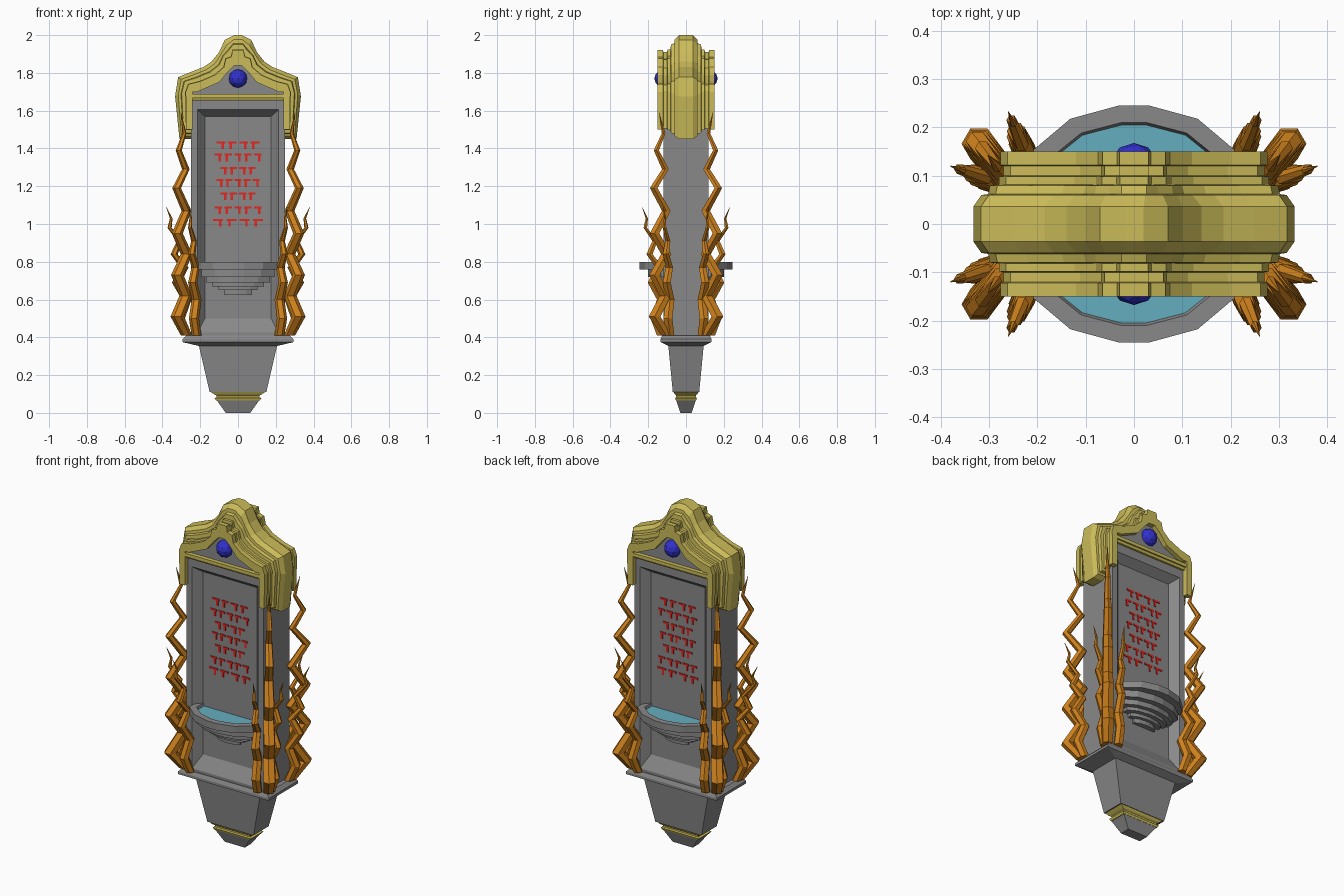
import bpy, bmesh, math
from mathutils import Vector

cube = bpy.data.objects.get("Cube")
if cube:
    bpy.data.objects.remove(cube, do_unlink=True)


def material(name, r, g, b):
    m = bpy.data.materials.new(name)
    m.use_nodes = True
    m.diffuse_color = (r, g, b, 1)
    m.node_tree.nodes["Principled BSDF"].inputs["Base Color"].default_value = (r, g, b, 1)
    return m


STONE = material("grey stone", .25, .25, .25)
GOLD = material("pale gold", .60, .50, .10)
ROOT = material("orange root", .62, .22, .012)
GEM = material("blue gem", .03, .03, .60)
WATER = material("water blue", .13, .42, .52)
RED = material("red paint", .75, .02, .015)


def finish(bm, name, mat):
    bmesh.ops.recalc_face_normals(bm, faces=bm.faces)
    mesh = bpy.data.meshes.new(name)
    bm.to_mesh(mesh)
    bm.free()
    mesh.materials.append(mat)
    ob = bpy.data.objects.new(name, mesh)
    bpy.context.collection.objects.link(ob)
    return ob


def loft(name, rings, mat):
    """Skin a stack of equal-length rings and close both ends."""
    bm = bmesh.new()
    rows = [[bm.verts.new(p) for p in ring] for ring in rings]
    n = len(rows[0])
    for a, b in zip(rows, rows[1:]):
        for i in range(n):
            j = (i + 1) % n
            bm.faces.new((a[i], a[j], b[j], b[i]))
    bm.faces.new(rows[0])
    bm.faces.new(rows[-1])
    return finish(bm, name, mat)


def flat_rect(z, hx, hy):
    return [(-hx, -hy, z), (hx, -hy, z), (hx, hy, z), (-hx, hy, z)]


def upright_rect(y, hx, z0, z1):
    return [(-hx, y, z0), (hx, y, z0), (hx, y, z1), (-hx, y, z1)]


def stack(name, levels, mat):
    return loft(name, [flat_rect(*lv) for lv in levels], mat)


# Foot, gold collar, tapered plinth and ledge
stack("foot_tip", [(0, .065, .03), (.07, .115, .053)], STONE)
stack("foot_collar", [(.066, .116, .053), (.078, .124, .058), (.083, .114, .052),
                      (.092, .114, .052), (.098, .126, .059), (.112, .146, .068)], GOLD)
stack("plinth", [(.11, .15, .07), (.36, .208, .094)], STONE)
stack("ledge", [(.355, .21, .095), (.375, .295, .135), (.39, .295, .135),
                (.41, .275, .125)], STONE)

# Slab with a bevelled recess on both faces
outer, inner, full = (.215, .425, 1.605), (.175, .5, 1.57), (.25, .405, 1.68)
PANEL = .075
loft("slab", [upright_rect(-PANEL, *inner), upright_rect(-.12, *outer),
              upright_rect(-.12, *full), upright_rect(.12, *full),
              upright_rect(.12, *outer), upright_rect(PANEL, *inner)], STONE)

# Pediment wall behind the gems
gable = [(-.25, 1.66), (.25, 1.66), (.24, 1.72), (.1, 1.78), (.03, 1.86),
         (-.03, 1.86), (-.1, 1.78), (-.24, 1.72)]
loft("gable_wall", [[(x, y, z) for x, z in gable] for y in (-.122, .122)], STONE)

# Gold cap: an arched band that blends from a small front shape to a large middle one
middle = [(.02, 2.0), (.07, 1.975), (.10, 1.91), (.14, 1.86), (.185, 1.83),
          (.25, 1.805), (.317, 1.777), (.333, 1.676), (.31, 1.45)]
front = [(.03, 1.92), (.035, 1.885), (.065, 1.875), (.075, 1.83), (.12, 1.79),
         (.2, 1.755), (.262, 1.74), (.277, 1.70), (.274, 1.5)]
hollow = [(.24, 1.70), (.215, 1.70), (.1, 1.75), (.05, 1.81), (.02, 1.84)]


def cap_ring(y, t):
    half = [Vector(f).lerp(Vector(m), t) for f, m in zip(front, middle)]
    half = [(p.x, p.y) for p in half]
    half += [(.24, half[-1][1])] + hollow
    right = [(x, y, z) for x, z in half]
    left = [(-x, y, z) for x, z in reversed(half)]
    return right + left


steps = [(.15, 0), (.122, 0), (.12, -.12), (.1, -.12), (.098, .05), (.082, .05),
         (.08, .38), (.062, .45), (.06, .7), (.036, 1)]
rings = [cap_ring(-y, t) for y, t in steps] + [cap_ring(y, t) for y, t in reversed(steps)]
# The arch is closed across the crown, so each ring is one horseshoe outline
loft("gold_cap", rings, GOLD)

stack("lintel_lower", [(1.655, .245, .132), (1.668, .245, .138)], GOLD)
stack("lintel_upper", [(1.668, .25, .146), (1.688, .25, .146)], GOLD)

# Parts that repeat on the front and back
basin_plan = [(.208, .05), (.208, .154), (.132, .218), (.033, .245)]
basin_plan += [(-x, y) for x, y in reversed(basin_plan)]
basin_steps = [(.625, .35, .2), (.65, .5, .3), (.67, .66, .43), (.69, .81, .57),
               (.72, .93, .75), (.76, 1, 1)]


def basin_ring(z, sx, sy, side):
    return [(x * sx, side * (.07 + (y - .07) * sy), z) for x, y in basin_plan]


mark_rows = [(1.42, .12), (1.355, .13), (1.285, .1), (1.22, .12),
             (1.15, .1), (1.075, .13), (1.01, .14)]

for side, label in ((-1, "front"), (1, "back")):
    # Stepped basin with a hollow rim and water
    r = []
    for k, (z, sx, sy) in enumerate(basin_steps):
        top = basin_steps[k + 1][0] if k + 1 < len(basin_steps) else .8
        r += [basin_ring(z, sx, sy, side), basin_ring(top, sx, sy, side)]
    r += [basin_ring(.8, .83, .8, side), basin_ring(.78, .8, .76, side)]
    loft(label + "_basin", r, STONE)
    loft(label + "_water", [basin_ring(.779, .8, .76, side),
                            basin_ring(.785, .81, .77, side)], WATER)

    # Faceted gem
    bm = bmesh.new()
    bmesh.ops.create_icosphere(bm, subdivisions=2, radius=.05)
    bmesh.ops.translate(bm, verts=bm.verts, vec=(0, side * .118, 1.77))
    finish(bm, label + "_gem", GEM)

    # Abstract rows of painted dashes on the recessed panel
    bm = bmesh.new()
    for row, (z, hw) in enumerate(mark_rows):
        count = 4 + row % 2
        pitch = 2 * hw / count
        for i in range(count):
            x = -hw + pitch * (i + .5)
            for dx, dz, w, h in ((0, .012, pitch * .75, .011),
                                 (pitch * .15 * (-1) ** i, -.008, .012, .03)):
                box = bmesh.ops.create_cube(bm, size=1)["verts"]
                bmesh.ops.scale(bm, verts=box, vec=(w, .004, h))
                bmesh.ops.translate(bm, verts=box,
                                    vec=(x + dx, side * (PANEL + .002), z + dz))
    finish(bm, label + "_painted_dashes", RED)

# Zigzag roots at each corner: (offset along direction, height, thickness)
tall = [(.1, .41, .03), (.75, .51, .036), (.15, .62, .034), (.75, .73, .033),
        (.1, .84, .031), (.75, .95, .029), (.1, 1.07, .026), (.8, 1.19, .023),
        (.15, 1.29, .02), (.65, 1.39, .016), (.25, 1.48, .011), (.5, 1.59, .001)]
short = [(.1, .41, .026), (.4, .5, .027), (.1, .6, .026), (.55, .69, .024),
         (.2, .77, .022), (.65, .84, .019), (.4, .91, .015), (.85, .98, .011),
         (.78, 1.03, .007), (1, 1.09, .001)]
kinds = [("tall_root", tall, (.265, .095), (.075, .095)),
         ("side_root", short, (.26, .08), (.12, .04)),
         ("face_root", short, (.215, .12), (.045, .112))]

for sx, xn in ((1, "left"), (-1, "right")):
    for sy, yn in ((-1, "front"), (1, "back")):
        for name, path, base, way in kinds:
            rings = []
            for s, z, rad in path:
                cx, cy = base[0] + way[0] * s, base[1] + way[1] * s
                ring = []
                for k in range(6):
                    a = math.tau * k / 6
                    ring.append((sx * (cx + rad * math.cos(a)),
                                 sy * (cy + rad * math.sin(a)), z))
                rings.append(ring)
            loft(f"{yn}_{xn}_{name}", rings, ROOT)
